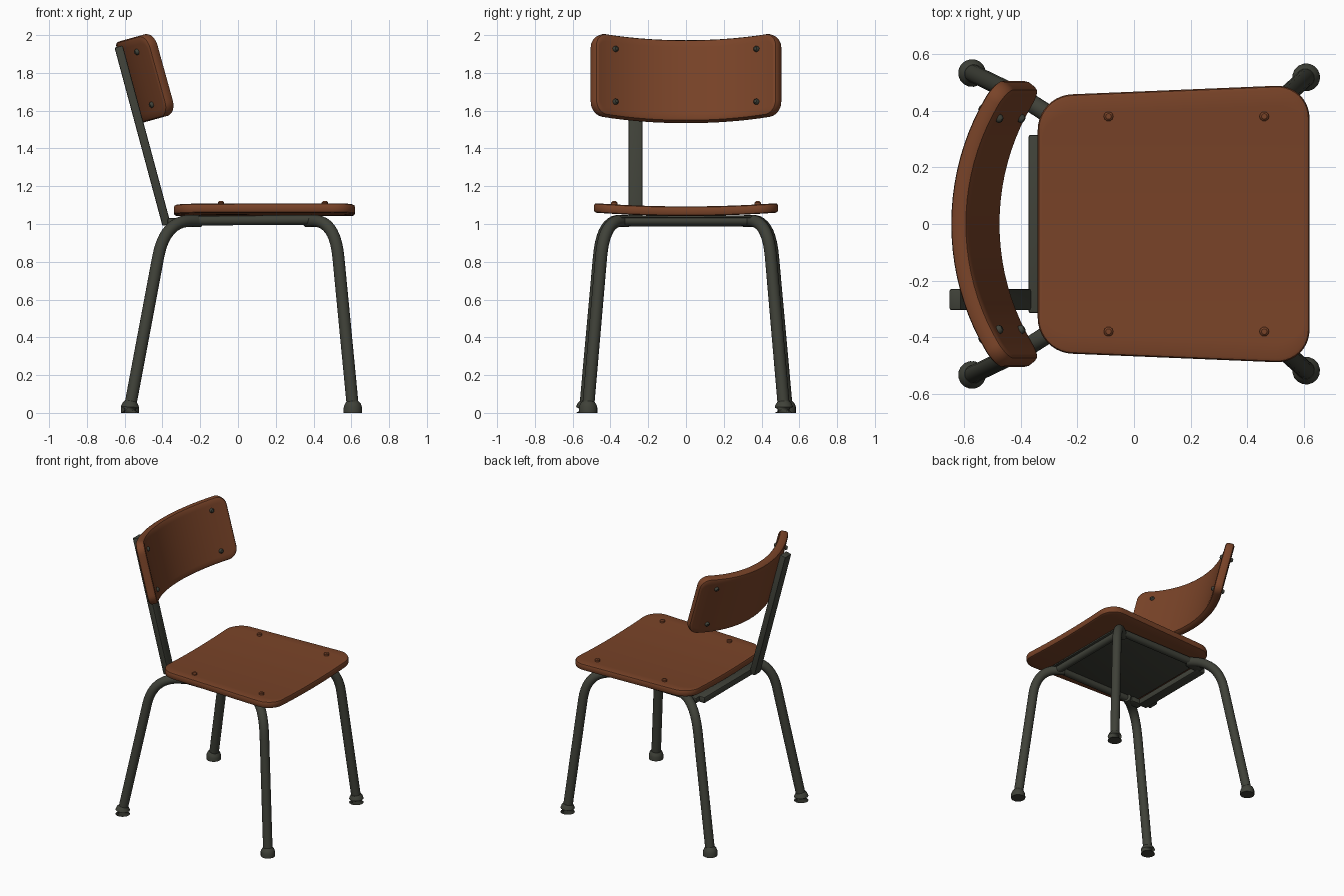
import bpy, bmesh, math
from mathutils import Vector

if "Cube" in bpy.data.objects:
    bpy.data.objects.remove(bpy.data.objects["Cube"])


def material(name, rgb):
    m = bpy.data.materials.new(name)
    m.diffuse_color = (*rgb, 1)
    m.use_nodes = True
    m.node_tree.nodes["Principled BSDF"].inputs["Base Color"].default_value = m.diffuse_color
    return m


WOOD = material("brown wood", (0.19, 0.056, 0.021))
METAL = material("dark grey metal", (0.050, 0.053, 0.040))


def finish(bm, name, mat):
    bmesh.ops.recalc_face_normals(bm, faces=bm.faces)
    me = bpy.data.meshes.new(name)
    bm.to_mesh(me)
    bm.free()
    ob = bpy.data.objects.new(name, me)
    bpy.context.collection.objects.link(ob)
    me.materials.append(mat)
    bpy.ops.object.select_all(action='DESELECT')
    ob.select_set(True)
    bpy.context.view_layer.objects.active = ob
    bpy.ops.object.shade_smooth_by_angle(angle=math.radians(40))
    return ob


def panel(name, s0, s1, half, r, thick, place, mat):
    """Rounded board: layered grids, bridged around the rim; place(s, v, w) gives 3D."""
    bm = bmesh.new()
    e = thick * 0.28
    layers = [(0, e), (e * 0.3, e * 0.3), (e, 0), (thick - e, 0),
              (thick - e * 0.3, e * 0.3), (thick, e)]
    n, m = 40, 16
    grids = []
    for w, inset in layers:
        a, b, rr = s0 + inset, s1 - inset, r - inset
        g = []
        for i in range(n + 1):
            t = i / n
            # half of the columns go to the two rounded ends
            if t < 0.25:
                s = a + rr * (1 - math.cos(t * 2 * math.pi))
            elif t > 0.75:
                s = b - rr * (1 - math.cos((1 - t) * 2 * math.pi))
            else:
                s = a + rr + (b - a - 2 * rr) * (t - 0.25) * 2
            d = max(0, rr - min(s - a, b - s))
            h = half(s) - inset - rr + math.sqrt(max(0, rr * rr - d * d))
            g.append([bm.verts.new(place(s, h * (2 * j / m - 1), w)) for j in range(m + 1)])
        grids.append(g)
    for g in (grids[0], grids[-1]):
        for i in range(n):
            for j in range(m):
                bm.faces.new((g[i][j], g[i + 1][j], g[i + 1][j + 1], g[i][j + 1]))
    rim = ([(i, 0) for i in range(n)] + [(n, j) for j in range(m)] +
           [(i, m) for i in range(n, 0, -1)] + [(0, j) for j in range(m, 0, -1)])
    for g, k in zip(grids, grids[1:]):
        for (i, j), (p, q) in zip(rim, rim[1:] + rim[:1]):
            bm.faces.new((g[i][j], g[p][q], k[p][q], k[i][j]))
    return finish(bm, name, mat)


def tube(name, pts, radius, mat, sides=16):
    bm = bmesh.new()
    pts = [Vector(p) for p in pts]
    rings = []
    for i, p in enumerate(pts):
        d = (pts[min(i + 1, len(pts) - 1)] - pts[max(i - 1, 0)]).normalized()
        ref = Vector((0.6, -0.8, 0)) if d.x * d.y > 0 else Vector((0.6, 0.8, 0))
        u = d.cross(ref).normalized()
        v = d.cross(u)
        rr = radius[i] if isinstance(radius, (list, tuple)) else radius
        rings.append([bm.verts.new(p + rr * (math.cos(a) * u + math.sin(a) * v))
                      for a in (2 * math.pi * k / sides for k in range(sides))])
    for a, b in zip(rings, rings[1:]):
        for k in range(sides):
            l = (k + 1) % sides
            bm.faces.new((a[k], a[l], b[l], b[k]))
    bm.faces.new(rings[0])
    bm.faces.new(rings[-1])
    return finish(bm, name, mat)


def box(name, size, loc, mat, tilt=0, bevel=0.008):
    bm = bmesh.new()
    bmesh.ops.create_cube(bm, size=1)
    bmesh.ops.scale(bm, vec=size, verts=bm.verts)
    bmesh.ops.bevel(bm, geom=bm.edges[:], offset=bevel, segments=2, affect='EDGES', profile=0.5)
    ob = finish(bm, name, mat)
    ob.location = loc
    ob.rotation_euler.y = tilt
    return ob


# Seat: slightly dished board, wider towards its open edge
def seat_z(y):
    return 1.043 + 0.017 * (y / 0.48) ** 2


panel("seat", -0.34, 0.62, lambda s: 0.453 + 0.04 * (s + 0.34) / 0.96, 0.12, 0.05,
      lambda s, v, w: Vector((s, v, seat_z(v) + w)), WOOD)

# Seat bolts
for i, x in enumerate((-0.09, 0.46)):
    for y in (-0.38, 0.38):
        z = seat_z(y) + 0.045
        tube(f"seat_bolt_{i}", [(x, y, z), (x, y, z + 0.016), (x, y, z + 0.022)],
             [0.017, 0.017, 0.01], WOOD, 10)

# Backrest: board bent around an arc and leaned back
TILT = math.radians(15.5)
UP = Vector((-math.sin(TILT), 0, math.cos(TILT)))
FWD = Vector((math.cos(TILT), 0, math.sin(TILT)))
MID = Vector((-0.59, 0, 1.745))
R = 0.86


def back_point(s, v, w):
    a = s / R
    return (MID + UP * v + FWD * (R - (R - w) * math.cos(a))
            + Vector((0, (R - w) * math.sin(a), 0)))


panel("backrest", -0.548, 0.548, lambda s: 0.224, 0.075, 0.062, back_point, WOOD)

# Backrest screws, showing on both sides
for s in (-0.42, 0.42):
    for v in (-0.145, 0.145):
        tube("backrest_screw", [back_point(s, v, w) for w in (-0.016, -0.008, 0.07, 0.078)],
             [0.009, 0.016, 0.016, 0.009], METAL, 10)

# Back post
low, high = Vector((-0.378, -0.267, 0.995)), Vector((-0.632, -0.267, 1.94))
d = high - low
box("back_post", (0.045, 0.075, d.length), (low + high) / 2, METAL, math.atan2(d.x, d.z))

# Legs with curved tops and rubber feet
for side in (-1, 1):
    for name, foot, corner, end in (
            ("rear", (-0.572, 0.533), (-0.385, 0.443), (-0.20, 0.32)),
            ("front", (0.608, 0.518), (0.512, 0.432), (0.36, 0.31))):
        f = Vector((foot[0], foot[1] * side, 0.03))
        c = Vector((corner[0], corner[1] * side, 1.025))
        e = Vector((end[0], end[1] * side, 1.015))
        a = c + (f - c) * 0.2
        b = c + (e - c) * 0.8
        bend = [a * (1 - t) ** 2 + c * 2 * t * (1 - t) + b * t * t
                for t in (k / 10 for k in range(11))]
        tube(f"{name}_leg", [f] + bend + [e], 0.032, METAL)
        axis = (c - f) / (c.z - f.z)
        tube(f"{name}_foot", [(f.x, f.y, 0), (f.x, f.y, 0.03), f + axis * 0.015, f + axis * 0.03],
             [0.049, 0.049, 0.044, 0.033], METAL)

# Frame under the seat
for y in (-0.335, 0.335):
    tube("side_rail", [(-0.25, y, 1.018), (0.40, y, 1.022)], 0.026, METAL)
tube("front_rail", [(0.40, -0.35, 1.018), (0.40, 0.35, 1.018)], 0.026, METAL)
box("rear_bar", (0.075, 0.63, 0.045), (-0.335, 0, 1.008), METAL)
for y in (-0.325, 0.325):
    box("corner_bracket", (0.10, 0.06, 0.04), (-0.28, y, 1.008), METAL)
box("under_plate", (0.74, 0.70, 0.012), (0.07, 0, 1.038), METAL, bevel=0.004)
